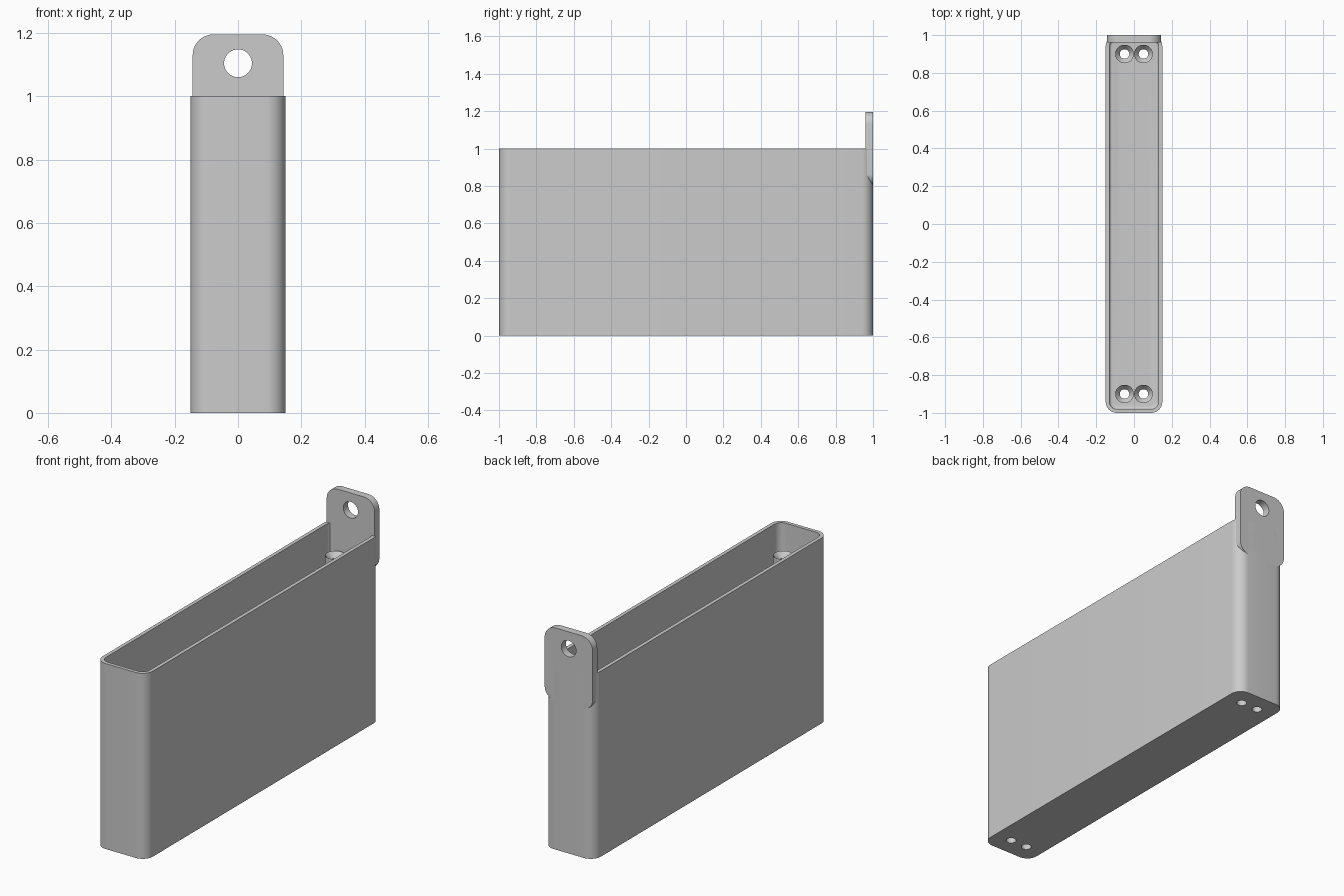
import bpy, bmesh, math
from mathutils import Matrix, Vector

cube = bpy.data.objects.get("Cube")
if cube:
    bpy.data.objects.remove(cube, do_unlink=True)

grey = bpy.data.materials.new("light grey")
grey.use_nodes = True
grey.diffuse_color = (0.6, 0.6, 0.6, 1)
grey.node_tree.nodes["Principled BSDF"].inputs["Base Color"].default_value = grey.diffuse_color


def finish(name, bm):
    bmesh.ops.recalc_face_normals(bm, faces=bm.faces[:])
    mesh = bpy.data.meshes.new(name)
    bm.to_mesh(mesh)
    bm.free()
    mesh.materials.append(grey)
    obj = bpy.data.objects.new(name, mesh)
    bpy.context.collection.objects.link(obj)
    return obj


def rounded_prism(name, half_w, half_l, height, radius, base_radius=0):
    """Upright prism with rounded corners and an optional rounded lower rim."""
    bm = bmesh.new()
    verts = []
    steps = 10
    for i, (sx, sy) in enumerate([(1, 1), (-1, 1), (-1, -1), (1, -1)]):
        for k in range(steps + 1):
            a = math.pi / 2 * (i + k / steps)
            verts.append(bm.verts.new((sx * (half_w - radius) + radius * math.cos(a),
                                       sy * (half_l - radius) + radius * math.sin(a), 0)))
    base = bm.faces.new(verts)
    top = bmesh.ops.extrude_face_region(bm, geom=[base])["geom"]
    bmesh.ops.translate(bm, vec=(0, 0, height),
                        verts=[g for g in top if isinstance(g, bmesh.types.BMVert)])
    if base_radius:
        rim = [e for e in bm.edges if all(v.co.z < 1e-5 for v in e.verts)]
        bmesh.ops.bevel(bm, geom=rim, offset=base_radius, segments=4,
                        profile=0.5, affect='EDGES')
    return finish(name, bm)


def cylinder(name, radius, depth, matrix):
    bm = bmesh.new()
    bmesh.ops.create_cone(bm, cap_ends=True, segments=40, radius1=radius,
                          radius2=radius, depth=depth, matrix=matrix)
    return finish(name, bm)


def cut(obj, cutter):
    mod = obj.modifiers.new("cut", 'BOOLEAN')
    mod.operation = 'DIFFERENCE'
    mod.solver = 'EXACT'
    mod.object = cutter
    bpy.context.view_layer.objects.active = obj
    bpy.ops.object.modifier_apply(modifier=mod.name)
    bpy.data.objects.remove(cutter, do_unlink=True)


def smooth(obj):
    bpy.ops.object.select_all(action='DESELECT')
    obj.select_set(True)
    bpy.context.view_layer.objects.active = obj
    bpy.ops.object.shade_smooth_by_angle(angle=math.radians(30))


# Open box with a hollow inside
box = rounded_prism("box_shell", 0.15, 1.0, 1.0, 0.06)
hollow = rounded_prism("hollow_cutter", 0.13, 0.98, 1.2, 0.04, 0.015)
hollow.data.transform(Matrix.Translation((0, 0, 0.02)))
cut(box, hollow)

# Screw tubes with countersunk mouths, and their holes through the floor
profile = [(0.025, 0.01), (0.025, 0.84), (0.049, 0.87), (0.049, 0.01)]
for end, y in (("front", -0.9), ("back", 0.9)):
    for side, x in (("right", -0.05), ("left", 0.05)):
        cut(box, cylinder("hole_cutter", 0.025, 0.2, Matrix.Translation((x, y, 0))))
        bm = bmesh.new()
        ring = [bm.verts.new((r, 0, z)) for r, z in profile]
        edges = [bm.edges.new((ring[i], ring[i - 1])) for i in range(len(ring))]
        bmesh.ops.spin(bm, geom=ring + edges, cent=(0, 0, 0), axis=(0, 0, 1),
                       angle=math.tau, steps=40, use_merge=True)
        bmesh.ops.remove_doubles(bm, verts=bm.verts[:], dist=1e-5)
        bmesh.ops.translate(bm, verts=bm.verts[:], vec=(x, y, 0))
        smooth(finish(f"{end}_{side}_screw_tube", bm))
smooth(box)

# Hanging tab with a round hole
tab = rounded_prism("hanging_tab", 0.143, 0.197, 0.04, 0.065)
tab.data.transform(Matrix.Translation((0, 1.0, 0.998)) @ Matrix.Rotation(math.pi / 2, 4, 'X'))
cut(tab, cylinder("tab_hole_cutter", 0.044, 0.3,
                  Matrix.Translation((0, 0.98, 1.104)) @ Matrix.Rotation(math.pi / 2, 4, 'X')))
smooth(tab)
